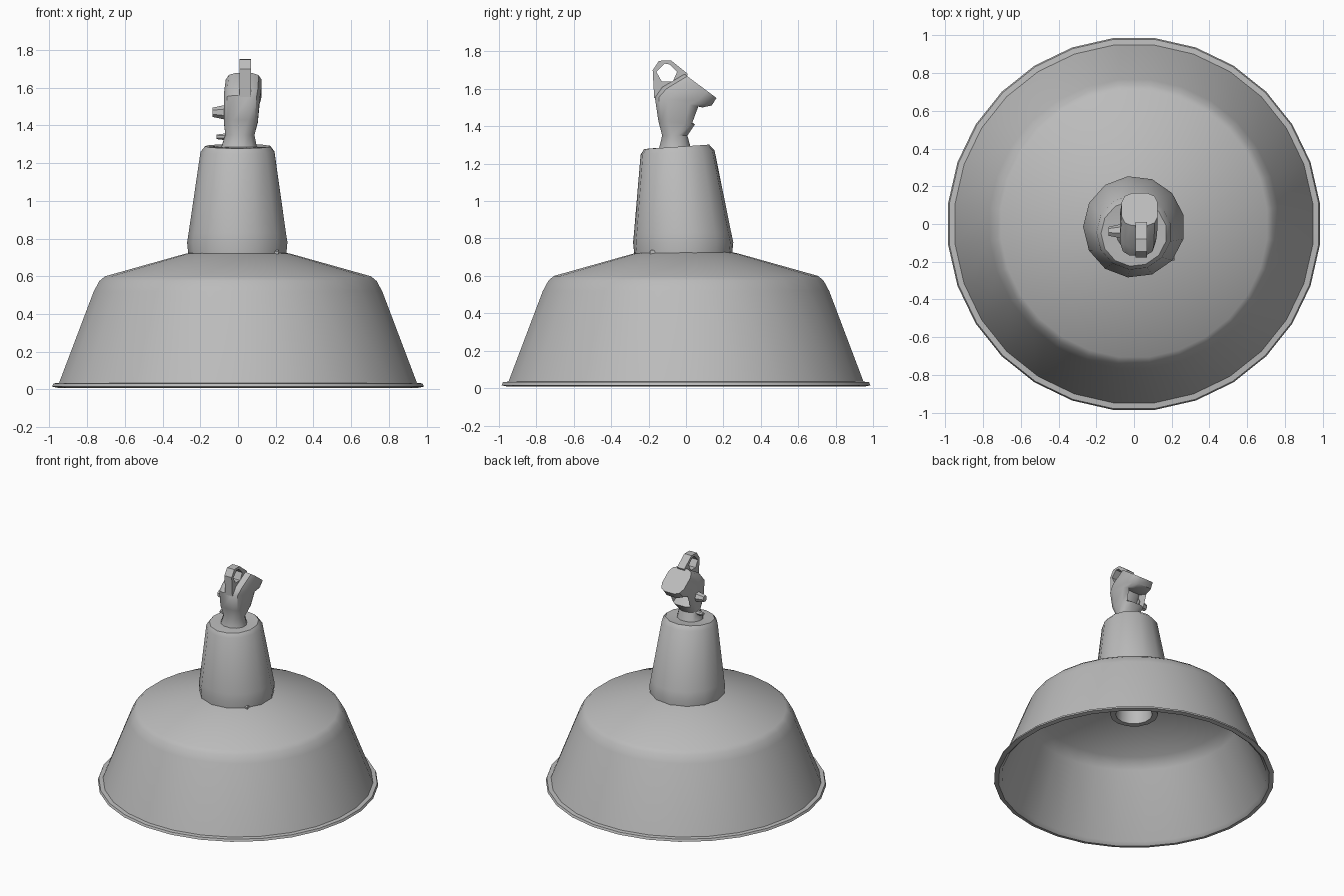
import bpy, bmesh, math
from mathutils import Vector, Matrix

cube = bpy.data.objects.get("Cube")
if cube:
    bpy.data.objects.remove(cube, do_unlink=True)

# One enamel grey for the whole lamp
grey = bpy.data.materials.new("enamel_grey")
grey.use_nodes = True
grey.diffuse_color = (0.5, 0.5, 0.5, 1)
grey.node_tree.nodes["Principled BSDF"].inputs["Base Color"].default_value = grey.diffuse_color


def finish(bm, name, angle=35):
    bmesh.ops.recalc_face_normals(bm, faces=bm.faces)
    mesh = bpy.data.meshes.new(name)
    bm.to_mesh(mesh)
    bm.free()
    mesh.materials.append(grey)
    obj = bpy.data.objects.new(name, mesh)
    bpy.context.collection.objects.link(obj)
    bpy.ops.object.select_all(action='DESELECT')
    obj.select_set(True)
    bpy.context.view_layer.objects.active = obj
    bpy.ops.object.shade_smooth_by_angle(angle=math.radians(angle))
    return obj


def loft(bm, rings, closed=False, caps=(False, False)):
    """Skin a list of equal point rings."""
    loops = [[bm.verts.new(p) for p in ring] for ring in rings]
    n = len(loops[0])
    pairs = list(zip(loops, loops[1:])) + ([(loops[-1], loops[0])] if closed else [])
    for a, b in pairs:
        for i in range(n):
            j = (i + 1) % n
            bm.faces.new((a[i], a[j], b[j], b[i]))
    for use, loop in zip(caps, (loops[0], loops[-1])):
        if use:
            bm.faces.new(loop)
    return loops


def circle(r, z, n, cy=0.0, tilt=0.0):
    angles = [math.tau * (i + 0.5) / n for i in range(n)]
    return [Vector((r * math.cos(a), cy + r * math.sin(a), z + tilt * math.sin(a))) for a in angles]


# Wide shade: rolled rim, flared wall, shallow shoulder and inner lining
bm = bmesh.new()
shade = [(0.2, 0.735), (0.28, 0.72), (0.71, 0.6), (0.74, 0.575), (0.77, 0.52),
         (0.955, 0.035), (0.985, 0.032), (0.992, 0.015), (0.96, 0.008),
         (0.935, 0.03), (0.755, 0.51), (0.69, 0.58), (0.26, 0.7), (0.2, 0.71)]
loft(bm, [circle(r, z, 28) for r, z in shade], closed=True)
finish(bm, "shade", 40)

# Tapered neck leaning slightly forward, with a flat lid
bm = bmesh.new()
neck = [(0.262, 0.7, -0.015, 0), (0.27, 0.78, -0.015, 0), (0.262, 0.83, -0.018, 0),
        (0.199, 1.26, -0.045, 0.012), (0.175, 1.29, -0.05, 0.012), (0.09, 1.285, -0.06, 0)]
loft(bm, [circle(r, z, 13, cy, t) for r, z, cy, t in neck], caps=(True, True))
finish(bm, "neck", 40)

# Bulb socket hanging under the shoulder
bm = bmesh.new()
socket = [(0.2, 0.72), (0.17, 0.68), (0.17, 0.53), (0.13, 0.53), (0.12, 0.67)]
loft(bm, [circle(r, z, 14) for r, z in socket], caps=(True, True))
finish(bm, "bulb_socket")

# Hooded cable entry: each ring spans a front and a back point
bm = bmesh.new()
stations = [((-0.15, 1.27), (0.03, 1.28), 0.1), ((-0.13, 1.35), (0.01, 1.35), 0.08),
            ((-0.15, 1.43), (0.05, 1.41), 0.092), ((-0.17, 1.56), (0.09, 1.5), 0.097),
            ((-0.13, 1.61), (0.14, 1.51), 0.1), ((-0.01, 1.68), (0.165, 1.55), 0.097)]
rings = []
for k, (front, back, half) in enumerate(stations):
    f, b = Vector((0, *front)), Vector((0, *back))
    mid, arm = (f + b) / 2, (b - f) / 2
    power = 1.0 if k < 2 else 0.6
    ring = []
    for i in range(12):
        a = math.tau * (i + 0.5) / 12
        c, s = math.cos(a), math.sin(a)
        p = mid + arm * math.copysign(abs(s) ** power, s)
        p.x = 0.005 * (k + 1) + half * math.copysign(abs(c) ** power, c)
        ring.append(p)
    rings.append(ring)
loft(bm, rings, caps=(True, True))
bmesh.ops.recalc_face_normals(bm, faces=bm.faces)
# Cable opening pressed into the back, below the hood
mouth = [f for f in bm.faces if f.normal.y > 0.6 and 1.4 < f.calc_center_median().z < 1.5]
if mouth:
    bmesh.ops.inset_region(bm, faces=mouth, thickness=0.015, depth=0)
    bmesh.ops.translate(bm, verts=list({v for f in mouth for v in f.verts}), vec=(0, -0.07, 0.03))
finish(bm, "cable_hood", 40)

# Hanging lug: upright plate with an eye
bm = bmesh.new()
outline = [(-0.178, 1.7), (-0.145, 1.75), (-0.08, 1.752), (0.01, 1.68), (-0.03, 1.58), (-0.17, 1.55)]
eye = [(-0.158, 1.69), (-0.115, 1.735), (-0.085, 1.73), (-0.048, 1.69), (-0.07, 1.64), (-0.13, 1.64)]
x0, x1 = 0.008, 0.07
loft(bm, [[(x, *p) for p in pts] for x, pts in
          ((x0, outline), (x1, outline), (x1, eye), (x0, eye))], closed=True)
finish(bm, "hanging_lug", 30)


# Clamp screws on the right of the hood, and a stud at the foot of the neck
def stud(name, centre, r1, r2, length):
    bm = bmesh.new()
    bmesh.ops.create_cone(bm, cap_ends=True, segments=7, radius1=r1, radius2=r2, depth=length,
                          matrix=Matrix.Translation(centre) @ Matrix.Rotation(-math.pi / 2, 4, 'Y'))
    finish(bm, name)


stud("clamp_screw", (-0.09, -0.04, 1.47), 0.045, 0.025, 0.09)
stud("lower_screw", (-0.085, -0.05, 1.34), 0.02, 0.012, 0.06)
stud("neck_stud", (0.2, -0.18, 0.725), 0.015, 0.015, 0.03)
